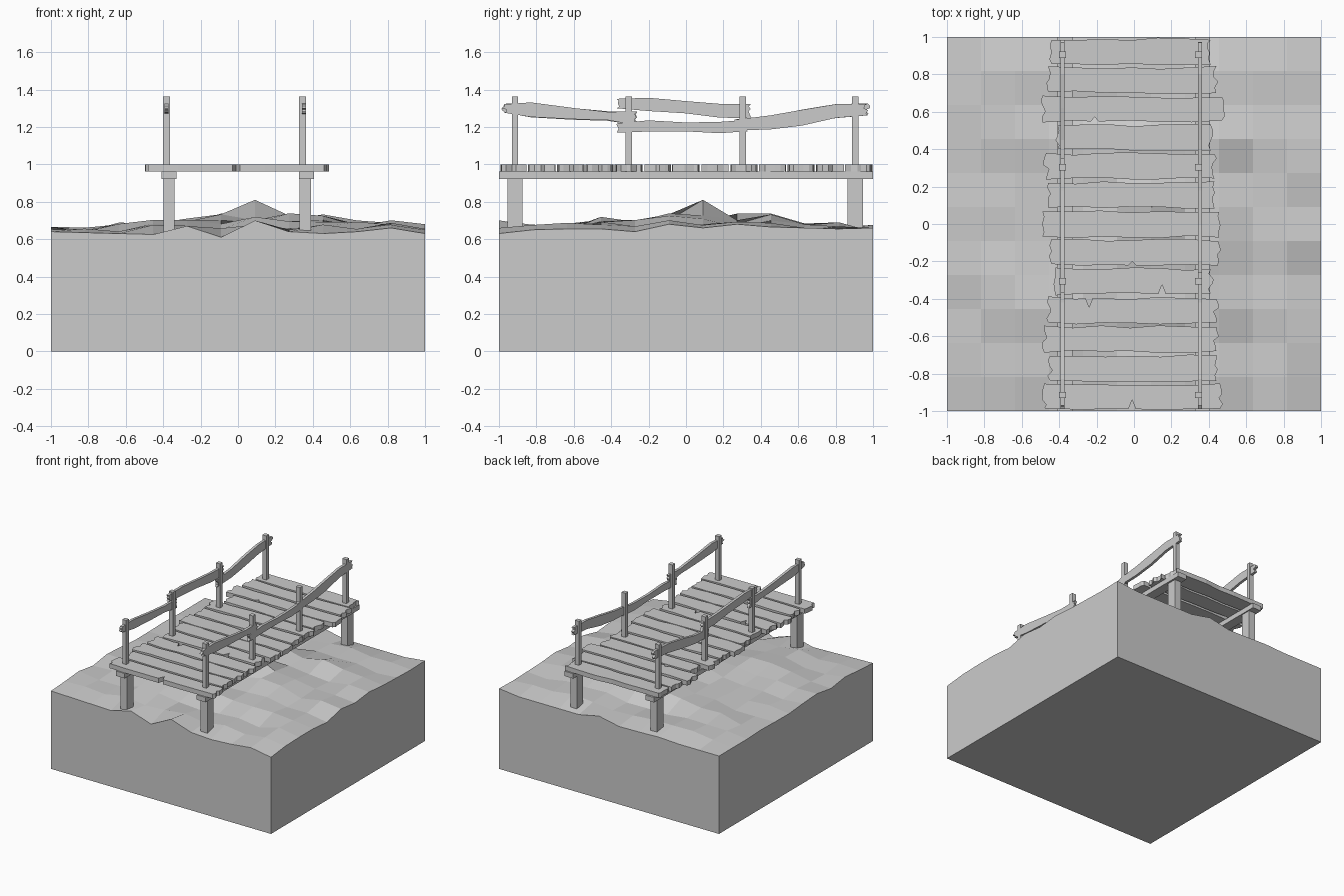
import bpy, bmesh, random
from mathutils import Vector

random.seed(7)
cube = bpy.data.objects.get("Cube")
if cube:
    bpy.data.objects.remove(cube, do_unlink=True)

grey = bpy.data.materials.new("plain grey")
grey.use_nodes = True
COLOUR = (0.6, 0.6, 0.6, 1)
grey.diffuse_color = COLOUR
grey.node_tree.nodes["Principled BSDF"].inputs["Base Color"].default_value = COLOUR


def finish(name, bm):
    bmesh.ops.recalc_face_normals(bm, faces=bm.faces[:])
    mesh = bpy.data.meshes.new(name)
    bm.to_mesh(mesh)
    bm.free()
    mesh.materials.append(grey)
    obj = bpy.data.objects.new(name, mesh)
    bpy.context.collection.objects.link(obj)
    return obj


def box(name, low, high):
    bm = bmesh.new()
    bmesh.ops.create_cube(bm, size=1)
    low, high = Vector(low), Vector(high)
    for v in bm.verts:
        v.co = (low + high) / 2 + v.co * (high - low)
    return finish(name, bm)


def slab(name, outline, push):
    """Extrude a closed outline into a thin board."""
    bm = bmesh.new()
    face = bm.faces.new([bm.verts.new(p) for p in outline])
    extruded = bmesh.ops.extrude_face_region(bm, geom=[face], use_keep_orig=True)
    bmesh.ops.translate(bm, vec=push, verts=[v for v in extruded["geom"]
                                             if isinstance(v, bmesh.types.BMVert)])
    bmesh.ops.recalc_face_normals(bm, faces=bm.faces[:])
    bmesh.ops.triangulate(bm, faces=[f for f in bm.faces if len(f.verts) > 4])
    return finish(name, bm)


def jitter(amount):
    return random.uniform(-amount, amount)


def ragged_end(u, a, b, depth):
    """Splintered points running across the end of a board."""
    return [(u + jitter(depth), a + (b - a) * t) for t in (0.2, 0.45, 0.6, 0.82)]


# Ground block with faceted hills
CELLS = 11
ridge_x = [.67, .665, .69, .71, .72, .75, .81, .745, .75, .715, .71, .685]
ridge_y = [.66, .68, .69, .73, .72, .76, .81, .74, .74, .70, .69, .68]
front_edge = [.64, .635, .63, .625, .67, .61, .70, .64, .63, .64, .66, .63]
side_edge = [.63, .65, .655, .655, .64, .68, .66, .68, .665, .66, .655, .66]


def ground_height(i, j):
    if j == 0:
        return front_edge[i]
    if i == CELLS:
        return side_edge[j]
    top = min(ridge_x[i], ridge_y[j])
    if (i, j) == (6, 6):
        return top
    return max(top - random.uniform(0, .06), .64)


bm = bmesh.new()
bmesh.ops.create_grid(bm, x_segments=CELLS, y_segments=CELLS, size=1)
for v in bm.verts:
    v.co.z = ground_height(round((v.co.x + 1) * CELLS / 2), round((v.co.y + 1) * CELLS / 2))
rim = [e for e in bm.edges if e.is_boundary]
skirt = bmesh.ops.extrude_edge_only(bm, edges=rim)["geom"]
for v in skirt:
    if isinstance(v, bmesh.types.BMVert):
        v.co.z = 0
bmesh.ops.contextual_create(bm, geom=[e for e in skirt if isinstance(e, bmesh.types.BMEdge)
                                      and e.is_boundary])
finish("ground_block", bm)

# Beams, legs and handrail posts on both sides
for side, beam_x, leg_x, post_x in (("right", -.37, -.369, -.382), ("left", .365, .36, .345)):
    box(side + "_beam", (beam_x - .04, -1, .922), (beam_x + .04, 1, .962))
    for end, y in (("front", -.914), ("back", .904)):
        box(f"{side}_{end}_leg", (leg_x - .03, y - .041, .6), (leg_x + .03, y + .041, .93))
    for y in (-.914, -.307, .303, .905):
        box(side + "_post", (post_x - .018, y - .017, .95), (post_x + .018, y + .017, 1.362))

# Deck planks, back to front, with worn edges
PLANKS = 13
PITCH = 2 / PLANKS
plank_ends = [(-.44, .41), (-.46, .44), (-.49, .47), (-.41, .41), (-.47, .43), (-.46, .43),
              (-.49, .455), (-.44, .45), (-.42, .41), (-.46, .44), (-.48, .44), (-.45, .44),
              (-.48, .46)]
# Splits: plank -> (x, edge, depth), edge 1 is the back edge
splits = {2: (-.21, -1, .025), 7: (-.01, -1, .02), 8: (.15, -1, .05),
          9: (-.24, 1, .05), 12: (-.01, -1, .05)}


def plank_edge(x0, x1, y, edge, split):
    points = [(x0 + (x1 - x0) * k / 6, y + jitter(.008)) for k in range(7)]
    if split and split[1] == edge:
        x, _, depth = split
        points = [p for p in points if abs(p[0] - x) > .04]
        points += [(x - .02, y), (x, y - edge * depth), (x + .02, y)]
    return sorted(points)


for n, (x0, x1) in enumerate(plank_ends):
    y = 1 - PITCH * (n + .5)
    low, high = y - .067, y + .067
    outline = plank_edge(x0, x1, low, -1, splits.get(n))
    outline += ragged_end(x1, low, high, .016)
    outline += reversed(plank_edge(x0, x1, high, 1, splits.get(n)))
    outline += ragged_end(x0, high, low, .016)
    slab("deck_plank", [(px, py, .962) for px, py in outline], (0, 0, .038))

# Weathered handrails: (y, bottom, top) along each board
front_rail = [(-.97, 1.275, 1.32), (-.83, 1.25, 1.33), (-.6, 1.24, 1.30),
              (-.42, 1.235, 1.28), (-.26, 1.21, 1.28)]
back_rail = [(.26, 1.18, 1.24), (.45, 1.19, 1.26), (.62, 1.21, 1.29),
             (.8, 1.25, 1.32), (.97, 1.26, 1.325)]
high_rail = [(-.37, 1.30, 1.35), (-.2, 1.285, 1.355), (0, 1.275, 1.34),
             (.18, 1.25, 1.325), (.35, 1.25, 1.325)]
low_rail = [(-.37, 1.17, 1.22), (-.2, 1.175, 1.235), (0, 1.175, 1.22),
            (.18, 1.17, 1.225), (.33, 1.175, 1.24)]


def handrail(name, x, stations):
    (y0, b0, t0), (y1, b1, t1) = stations[0], stations[-1]
    outline = [(y, b + jitter(.004)) for y, b, _ in stations]
    outline += ragged_end(y1, b1, t1, .018)
    outline += [(y, t + jitter(.004)) for y, _, t in reversed(stations)]
    outline += ragged_end(y0, t0, b0, .018)
    slab(name, [(x - .011, y, z) for y, z in outline], (.022, 0, 0))


for side, x, middle in (("right", -.382, high_rail), ("left", .352, low_rail)):
    handrail(side + "_front_rail", x, front_rail)
    handrail(side + "_middle_rail", x, middle)
    handrail(side + "_back_rail", x, back_rail)
